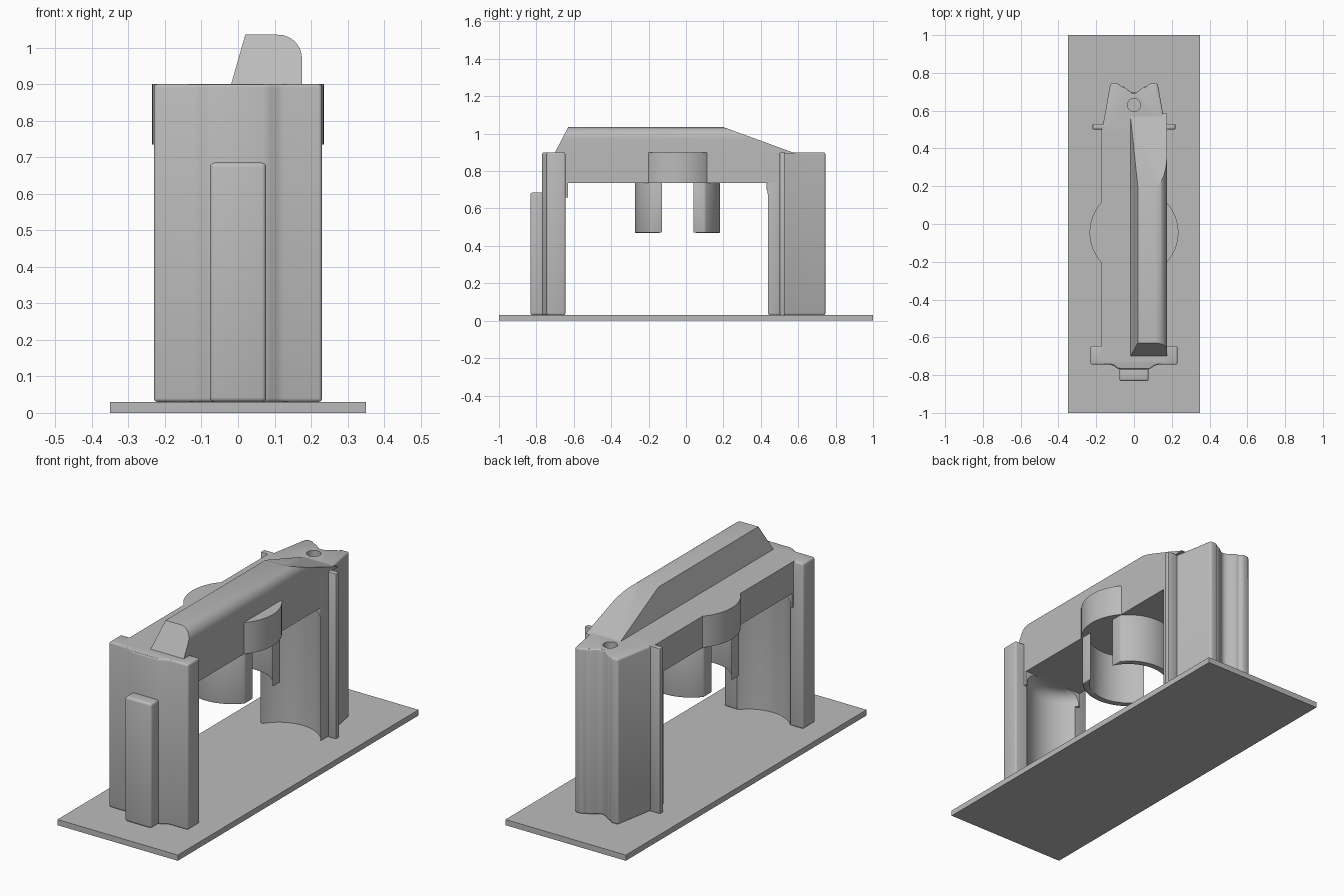
import bpy, bmesh, math
from mathutils import Vector

if "Cube" in bpy.data.objects:
    bpy.data.objects.remove(bpy.data.objects["Cube"], do_unlink=True)

grey = bpy.data.materials.new("mid grey")
grey.use_nodes = True
grey.diffuse_color = (0.5, 0.5, 0.5, 1)
grey.node_tree.nodes["Principled BSDF"].inputs["Base Color"].default_value = (0.5, 0.5, 0.5, 1)


def prism(outline, low, high, axis="z"):
    """Extrude a closed outline along z, or an x-z outline along y."""
    bm = bmesh.new()
    place = (lambda a, b: (a, b, low)) if axis == "z" else (lambda a, b: (a, low, b))
    face = bm.faces.new([bm.verts.new(place(a, b)) for a, b in outline])
    moved = bmesh.ops.extrude_face_region(bm, geom=[face])["geom"]
    step = Vector((0, 0, high - low)) if axis == "z" else Vector((0, high - low, 0))
    bmesh.ops.translate(bm, vec=step, verts=[v for v in moved if isinstance(v, bmesh.types.BMVert)])
    bmesh.ops.recalc_face_normals(bm, faces=bm.faces)
    return bm


def finish(bm, name):
    mesh = bpy.data.meshes.new(name)
    bm.to_mesh(mesh)
    bm.free()
    mesh.materials.append(grey)
    obj = bpy.data.objects.new(name, mesh)
    bpy.context.collection.objects.link(obj)
    return obj


def block(name, x0, x1, y0, y1, z0, z1):
    return finish(prism([(x0, y0), (x1, y0), (x1, y1), (x0, y1)], z0, z1), name)


def mirrored(half):
    return half + [(-x, y) for x, y in reversed(half) if abs(x) > 1e-5]


def circle(y, r, n=64):
    return [(r * math.cos(2 * math.pi * i / n), y + r * math.sin(2 * math.pi * i / n)) for i in range(n)]


def bevel(obj, width, segments=3, angle=40):
    mod = obj.modifiers.new("Rounding", "BEVEL")
    mod.width, mod.segments = width, segments
    mod.limit_method, mod.angle_limit = "ANGLE", math.radians(angle)


def boolean(obj, other, operation="DIFFERENCE"):
    mod = obj.modifiers.new("Cut", "BOOLEAN")
    mod.operation, mod.object, mod.solver = operation, other, "EXACT"
    other.hide_render = True
    other.hide_viewport = True


def smooth(obj):
    bpy.ops.object.select_all(action="DESELECT")
    obj.select_set(True)
    bpy.context.view_layer.objects.active = obj
    for mod in list(obj.modifiers):
        bpy.ops.object.modifier_apply(modifier=mod.name)
    bpy.ops.object.shade_smooth_by_angle(angle=math.radians(30))


BASE, UNDER, TOP = 0.03, 0.735, 0.9
WIDE, MID = 0.175, -0.045
helpers = []

# Base plate and bridge beam
block("base_plate", -0.35, 0.35, -1, 1, 0, BASE)
block("bridge_beam", -WIDE, WIDE, -0.73, 0.5, UNDER, TOP)

# Front leg with a shallow raised centre
front_leg = finish(prism(mirrored([
    (0.23, -0.645), (0.23, -0.745), (0.125, -0.745), (0.108, -0.75),
    (0.088, -0.765), (0.07, -0.77)]), BASE, TOP), "front_leg")
inner = finish(prism([(-WIDE, -0.66), (WIDE, -0.66), (WIDE, -0.63), (-WIDE, -0.63)], 0.66, UNDER + 0.01),
               "front_leg_gusset")

# Rear leg, tapered, with side fins and a rounded groove at the back
groove = [(0.07 * (1 - i / 8), 0.73 - 0.0175 * (1 - math.cos(math.pi * i / 8))) for i in range(9)]
rear_leg = finish(prism(mirrored([
    (WIDE, 0.43), (WIDE, 0.5), (0.165, 0.52), (0.125, 0.745), (0.085, 0.745)] + groove), BASE, TOP), "rear_leg")

for leg in (front_leg, rear_leg):
    bevel(leg, 0.01)

# Cylindrical hollows on the inner leg faces, rounded at the top
for name, y, parts in (("front_hollow", -0.52, (front_leg, inner)), ("rear_hollow", 0.34, (rear_leg,))):
    cutter = finish(prism(circle(y, 0.2), -0.1, UNDER), name)
    bevel(cutter, 0.06, 6, 60)
    helpers.append(cutter)
    for part in parts:
        boolean(part, cutter)

# Screw hole in the rear leg
screw_hole = finish(prism(circle(0.63, 0.035, 32), 0.4, 1.1), "screw_hole_cutter")
boolean(rear_leg, screw_hole)
helpers.append(screw_hole)

# Front rib
rib = block("front_rib", -0.077, 0.077, -0.832, -0.76, BASE, 0.685)
bevel(rib, 0.012)

# Side fins
fins = []
for side, x in (("left", 1), ("right", -1)):
    fin = block(side + "_fin", min(x * 0.15, x * 0.22), max(x * 0.15, x * 0.22), 0.5, 0.53, BASE, TOP)
    bevel(fin, 0.006, 2)
    fins.append(fin)

# Round collar bulging from the beam sides
collar = finish(prism(circle(MID, 0.235), UNDER, TOP), "round_collar")


# Two curved tongues hanging below the collar
def arc(radius, steps=24):
    end = math.asin(WIDE / radius)
    return [(radius * math.sin(end * (2 * i / steps - 1)), radius * math.cos(end * (2 * i / steps - 1)))
            for i in range(steps + 1)]


tongues = []
for name, s in (("front_tongue", -1), ("rear_tongue", 1)):
    ring = [(x, MID + s * y) for x, y in arc(0.228) + arc(0.193)[::-1]]
    tongue = finish(prism(ring, 0.47, UNDER + 0.02), name)
    bevel(tongue, 0.01)
    tongues.append(tongue)

# Offset ridge with a slanted left side, rounded right side and sloping ends
curve = [(0.11 + 0.065 * math.cos(math.pi * i / 20), 0.97 + 0.065 * math.sin(math.pi * i / 20))
         for i in range(11)]
bm = prism([(-0.02, 0.895), (WIDE, 0.895)] + curve + [(0.02, 1.035)], -0.8, 0.7, "y")
for point, normal in (((0, -0.7, TOP), (0, -0.135, 0.07)), ((0, 0.57, TOP), (0, 0.135, 0.37))):
    cut = bmesh.ops.bisect_plane(bm, geom=bm.verts[:] + bm.edges[:] + bm.faces[:],
                                 plane_co=point, plane_no=normal, clear_outer=True)
    edges = [e for e in cut["geom_cut"] if isinstance(e, bmesh.types.BMEdge)]
    bmesh.ops.contextual_create(bm, geom=edges)
bmesh.ops.recalc_face_normals(bm, faces=bm.faces)
ridge = finish(bm, "top_ridge")

for obj in [front_leg, inner, rear_leg, rib, collar, ridge] + fins + tongues:
    smooth(obj)
for helper in helpers:
    bpy.data.objects.remove(helper, do_unlink=True)
